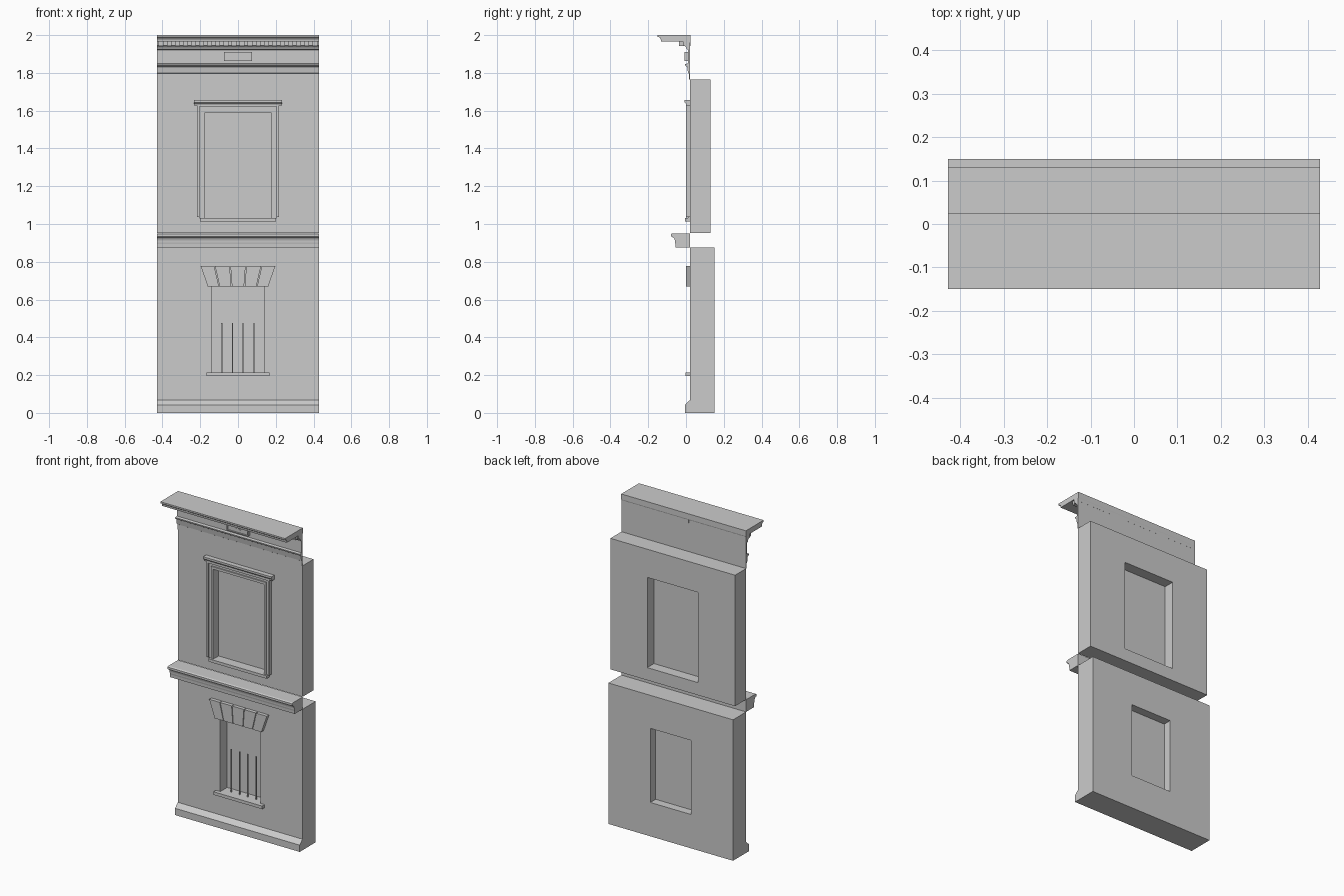
import bpy, bmesh, math
from mathutils import Vector

if "Cube" in bpy.data.objects:
    bpy.data.objects.remove(bpy.data.objects["Cube"])

W = 0.428      # half width of the facade
F = 0.022      # front plane of the walls


def finish(name, bm):
    bmesh.ops.recalc_face_normals(bm, faces=bm.faces)
    me = bpy.data.meshes.new(name)
    bm.to_mesh(me)
    bm.free()
    ob = bpy.data.objects.new(name, me)
    bpy.context.collection.objects.link(ob)
    return ob


def add_prism(bm, pts, offset):
    face = bm.faces.new([bm.verts.new(p) for p in pts])
    res = bmesh.ops.extrude_face_region(bm, geom=[face], use_keep_orig=True)
    vs = [v for v in res["geom"] if isinstance(v, bmesh.types.BMVert)]
    bmesh.ops.translate(bm, verts=vs, vec=offset)


def front_shapes(name, shapes, y0, y1):
    """Extrude (x, z) outlines from y0 back to y1."""
    bm = bmesh.new()
    for s in shapes:
        add_prism(bm, [(x, y0, z) for x, z in s], Vector((0, y1 - y0, 0)))
    return finish(name, bm)


def moulding(name, prof, half=W):
    """Sweep a (y, z) profile along x."""
    bm = bmesh.new()
    add_prism(bm, [(-half, y, z) for y, z in prof], Vector((2 * half, 0, 0)))
    return finish(name, bm)


def rect(x0, x1, z0, z1):
    return [(x0, z0), (x1, z0), (x1, z1), (x0, z1)]


def wall(name, z0, z1, y1, hole):
    """Wall slab with a rectangular opening through it."""
    bm = bmesh.new()
    hx, h0, h1 = hole
    loops = [[bm.verts.new((x, y, z)) for x, z in r]
             for y in (F, y1) for r in (rect(-W, W, z0, z1), rect(-hx, hx, h0, h1))]
    fo, fi, bo, bi = loops
    for a, b in ((fo, fi), (bo, bi), (fo, bo), (fi, bi)):
        for i in range(4):
            j = (i + 1) % 4
            bm.faces.new((a[i], a[j], b[j], b[i]))
    return finish(name, bm)


def u_shape(xo, xi, zo, zi, zb):
    return [(-xo, zb), (-xo, zo), (xo, zo), (xo, zb), (xi, zb), (xi, zi), (-xi, zi), (-xi, zb)]


def arc(cy, cz, ry, rz, a0, a1, n=6):
    return [(cy + ry * math.cos(math.radians(a0 + (a1 - a0) * i / n)),
             cz + rz * math.sin(math.radians(a0 + (a1 - a0) * i / n))) for i in range(n + 1)]


# Walls and recessed window panes
wall("lower_wall", 0, 0.875, 0.15, (0.14, 0.21, 0.67))
wall("upper_wall", 0.952, 1.765, 0.13, (0.175, 1.03, 1.59))
front_shapes("lower_pane", [rect(-0.14, 0.14, 0.21, 0.67)], 0.094, 0.098)
front_shapes("upper_pane", [rect(-0.175, 0.175, 1.03, 1.59)], 0.060, 0.064)

# Plinth at the foot
moulding("plinth", [(F, 0), (-0.006, 0), (-0.006, 0.042), (0.004, 0.052), (0.014, 0.062), (F, 0.068)])

# Belt course between the floors
belt = [(F, 0.875), (-0.055, 0.875), (-0.056, 0.893)]
belt += arc(-0.072, 0.902, 0.014, 0.028, 0, 90)
belt += [(-0.072, 0.934), (-0.08, 0.934), (-0.08, 0.947), (-0.07, 0.951), (F, 0.951)]
moulding("belt_course", belt)

# Lower window: sill, guard bars and flat arch of wedges
front_shapes("lower_sill", [rect(-0.167, 0.167, 0.194, 0.213)], -0.002, F)
front_shapes("guard_bars", [rect(x - 0.003, x + 0.003, 0.21, 0.477)
                            for x in (-0.086, -0.029, 0.027, 0.084)], 0.054, 0.060)
top = [-0.20, -0.124, -0.042, 0.042, 0.124, 0.20]
bot = [-0.162, -0.099, -0.034, 0.034, 0.099, 0.162]
g = 0.002
front_shapes("flat_arch", [[(bot[i] + g, 0.67), (bot[i + 1] - g, 0.67),
                            (top[i + 1] - g, 0.778), (top[i] + g, 0.778)]
                           for i in range(5)], 0.0, F)

# Upper window: stepped surround, sill and hood
for name, xo, xi, zo, zi, zb, y in (("outer", 0.216, 0.205, 1.632, 1.621, 1.036, 0.0),
                                    ("middle", 0.205, 0.189, 1.621, 1.605, 1.03, 0.010),
                                    ("inner", 0.189, 0.175, 1.605, 1.59, 1.03, 0.003)):
    front_shapes("upper_surround_" + name, [u_shape(xo, xi, zo, zi, zb)], y, F)
front_shapes("upper_sill", [rect(-0.2, 0.2, 1.014, 1.032)], -0.006, F)
moulding("upper_hood", [(F, 1.628), (0.0, 1.628), (0.0, 1.636), (-0.004, 1.64),
                        (-0.008, 1.644), (-0.008, 1.656), (F, 1.656)], 0.234)

# Entablature: architrave, frieze and crowning cornice in one profile
crown = [(F, 1.765), (0.016, 1.765), (0.016, 1.797), (0.011, 1.80), (0.006, 1.832),
         (-0.004, 1.838), (-0.006, 1.847), (0.011, 1.850), (0.011, 1.922), (0.004, 1.926)]
crown += arc(-0.016, 1.926, 0.02, 0.018, 0, 90)
crown += [(-0.016, 1.967), (-0.132, 1.967), (-0.134, 1.980)]
crown += arc(-0.150, 1.982, 0.014, 0.008, 0, 90, 4)
crown += [(-0.150, 2.0), (F + 0.002, 2.0), (F + 0.002, 1.967), (F, 1.96)]
moulding("entablature", crown)

# Dentils under the cornice
n, pitch = 20, 2 * W / 20
front_shapes("dentils", [rect(-W + (i + 0.5) * pitch - 0.013, -W + (i + 0.5) * pitch + 0.013,
                              1.943, 1.968) for i in range(n)], -0.036, F + 0.0005)

# Frieze plaque: plate, notched rim and small diamond
front_shapes("plaque", [rect(-0.073, 0.073, 1.862, 1.91)], 0.0, F)
front_shapes("plaque_rim", [[(-0.073, 1.862), (0.073, 1.862), (0.073, 1.91), (0.032, 1.91),
                             (0.032, 1.905), (0.068, 1.905), (0.068, 1.867), (-0.068, 1.867),
                             (-0.068, 1.905), (-0.032, 1.905), (-0.032, 1.91), (-0.073, 1.91)]],
             -0.007, 0.002)
front_shapes("plaque_diamond", [[(-0.018, 1.886), (0, 1.876), (0.018, 1.886), (0, 1.896)]], -0.005, 0.002)
